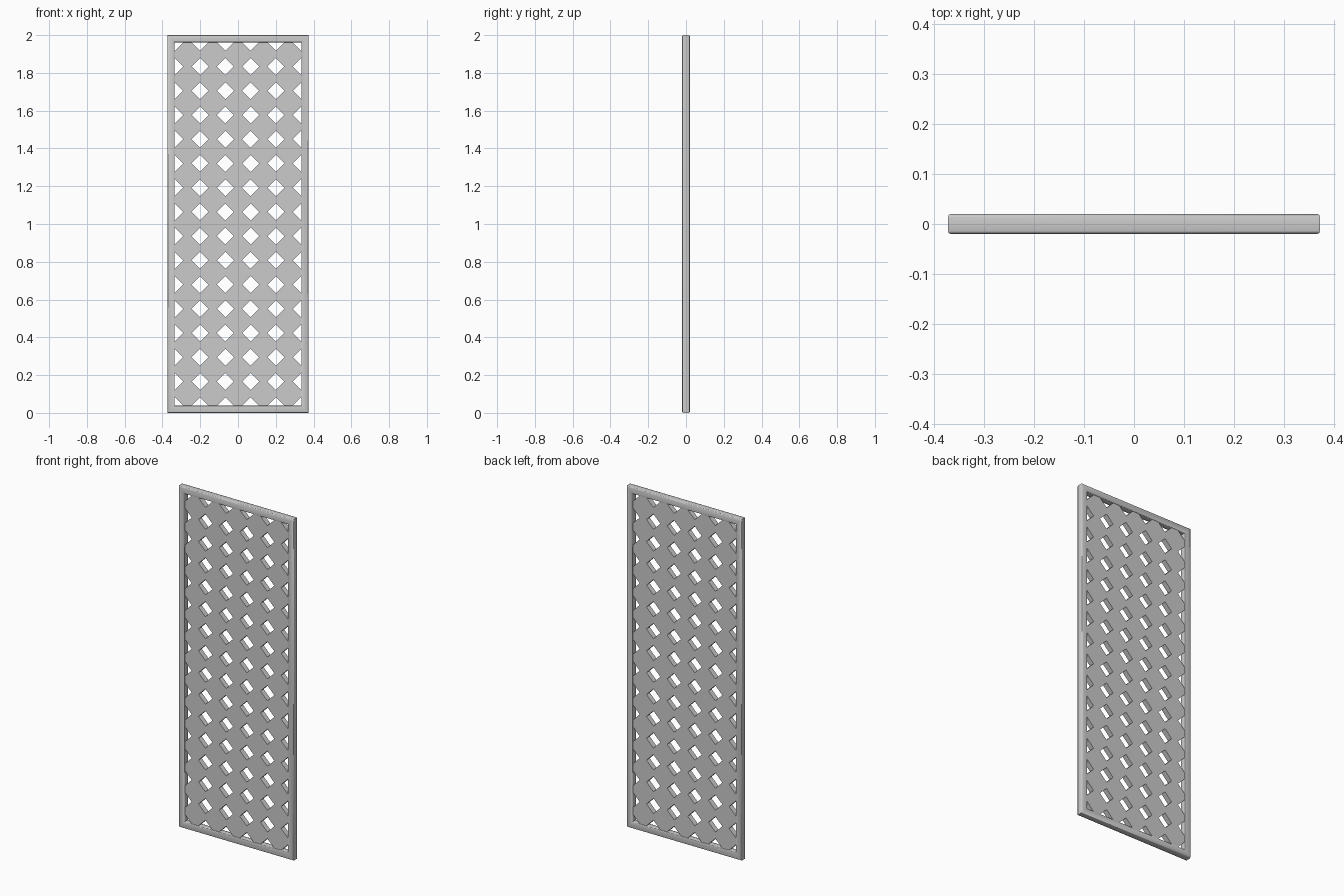
import bpy, bmesh, math

if "Cube" in bpy.data.objects:
    bpy.data.objects.remove(bpy.data.objects["Cube"])

W, H = 0.373, 2.0        # half width, height
FW, FD = 0.038, 0.02     # frame width, half depth
COLS, ROWS = 5, 15
CUT = 0.045              # half diagonal of the diamond holes
PANEL_T = 0.03


def make_object(name, bm):
    bmesh.ops.recalc_face_normals(bm, faces=bm.faces)
    mesh = bpy.data.meshes.new(name)
    bm.to_mesh(mesh)
    bm.free()
    ob = bpy.data.objects.new(name, mesh)
    bpy.context.collection.objects.link(ob)
    return ob


# Frame: rounded rectangular section swept around mitred corners
r = 0.006
profile = []
for cx, cy, start in ((FW - r, FD - r, 0), (r, FD - r, 90),
                      (r, -FD + r, 180), (FW - r, -FD + r, 270)):
    for step in range(3):
        a = math.radians(start + step * 45)
        profile.append((cx + r * math.cos(a), cy + r * math.sin(a)))
bm = bmesh.new()
rings = []
for sx, sz in ((-1, -1), (1, -1), (1, 1), (-1, 1)):
    rings.append([bm.verts.new((sx * (W - d), y, H / 2 + sz * (H / 2 - d)))
                  for d, y in profile])
n = len(profile)
for i in range(4):
    a, b = rings[i], rings[(i + 1) % 4]
    for j in range(n):
        k = (j + 1) % n
        bm.faces.new((a[j], a[k], b[k], b[j]))
frame = make_object("frame", bm)
bpy.context.view_layer.objects.active = frame
frame.select_set(True)
bpy.ops.object.shade_smooth_by_angle(angle=math.radians(50))

# Lattice panel: octagonal cells leave diamond holes at their corners
x0, z0 = -(W - FW), FW
px, pz = 2 * (W - FW) / COLS, (H - 2 * FW) / ROWS
bm = bmesh.new()
for i in range(COLS):
    for j in range(ROWS):
        l, b = x0 + i * px, z0 + j * pz
        rt, t = l + px, b + pz
        pts = [(l + CUT, b), (rt - CUT, b), (rt, b + CUT), (rt, t - CUT),
               (rt - CUT, t), (l + CUT, t), (l, t - CUT), (l, b + CUT)]
        bm.faces.new([bm.verts.new((x, -PANEL_T / 2, z)) for x, z in pts])
bmesh.ops.remove_doubles(bm, verts=bm.verts, dist=1e-4)
ext = bmesh.ops.extrude_face_region(bm, geom=bm.faces[:], use_keep_orig=True)
bmesh.ops.translate(bm, vec=(0, PANEL_T, 0),
                    verts=[v for v in ext["geom"] if isinstance(v, bmesh.types.BMVert)])
make_object("lattice_panel", bm)
